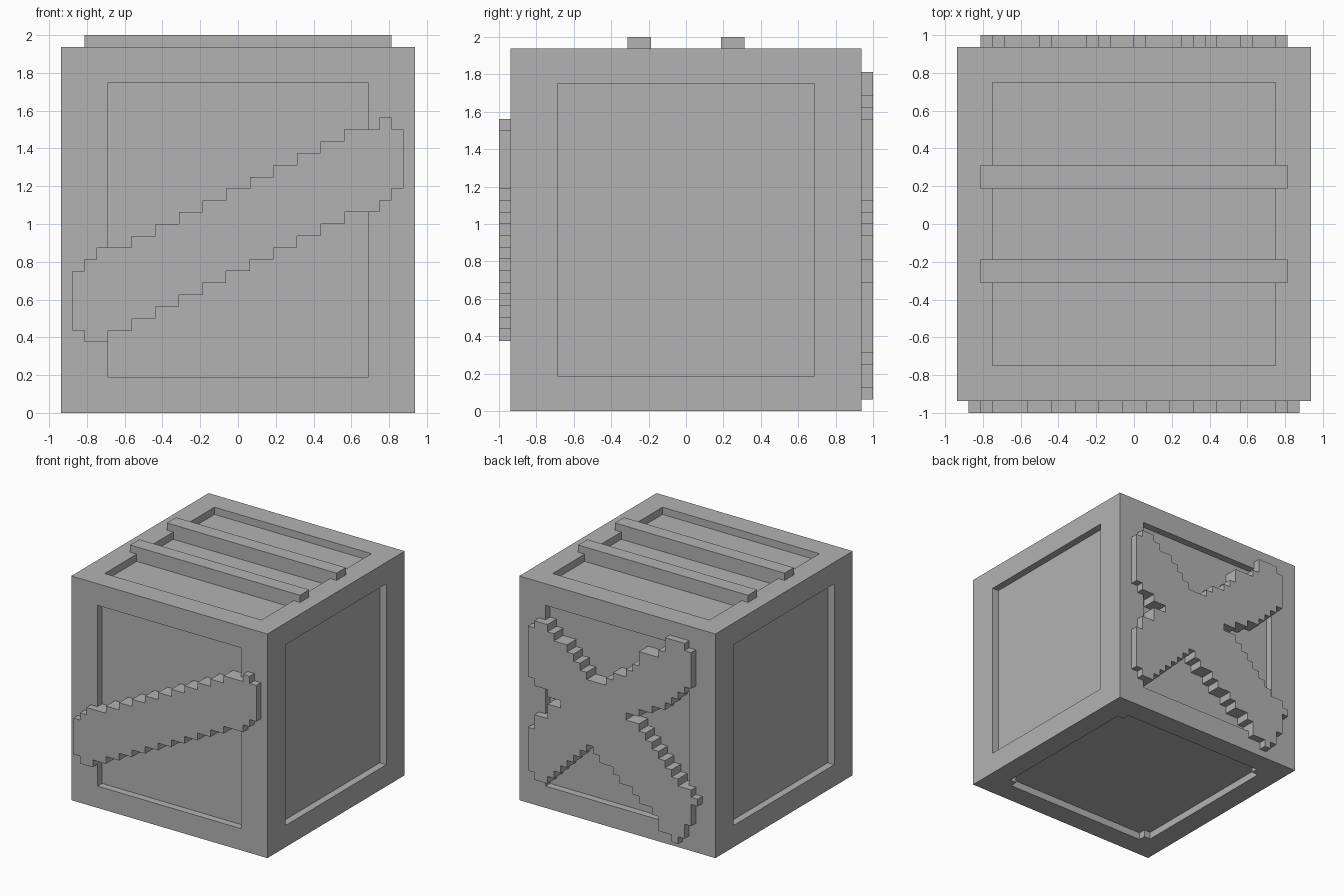
import bpy
import bmesh

U = 1 / 16  # one block unit

if "Cube" in bpy.data.objects:
    bpy.data.objects.remove(bpy.data.objects["Cube"], do_unlink=True)

grey = bpy.data.materials.new("plain grey")
grey.use_nodes = True
colour = (0.45, 0.45, 0.45, 1)
grey.diffuse_color = colour
grey.node_tree.nodes["Principled BSDF"].inputs["Base Color"].default_value = colour


def finish(bm, name):
    bmesh.ops.recalc_face_normals(bm, faces=bm.faces)
    mesh = bpy.data.meshes.new(name)
    bm.to_mesh(mesh)
    bm.free()
    mesh.materials.append(grey)
    obj = bpy.data.objects.new(name, mesh)
    bpy.context.collection.objects.link(obj)
    return obj


def box(name, low, high):
    """Box between two corners, in block units."""
    bm = bmesh.new()
    bmesh.ops.create_cube(bm, size=1)
    for v in bm.verts:
        v.co = [(a + (b - a) * (c + 0.5)) * U for a, b, c in zip(low, high, v.co)]
    return finish(bm, name)


def carve(target, low, high):
    cutter = box("recess_cutter", low, high)
    cutter.hide_render = True
    mod = target.modifiers.new("recess", "BOOLEAN")
    mod.operation = "DIFFERENCE"
    mod.solver = "EXACT"
    mod.object = cutter
    bpy.context.view_layer.objects.active = target
    bpy.ops.object.modifier_apply(modifier=mod.name)
    bpy.data.objects.remove(cutter, do_unlink=True)


def spread(steps, end):
    """Turn (start x, height) steps, running from +x to -x, into one height per column."""
    heights = {}
    stops = [x for x, _ in steps[1:]] + [end]
    for (start, z), stop in zip(steps, stops):
        for column in range(stop, start):
            heights[column] = z
    return heights


def plank_cells(bottom, top, end):
    low, high = spread(bottom, end), spread(top, end)
    return {(x, z) for x in low for z in range(low[x], high[x])}


def stepped_board(name, cells, y_out, y_in):
    """Blocky outline made of unit cells, joined and extruded inward."""
    bm = bmesh.new()
    for x, z in sorted(cells):
        corners = ((x, z), (x + 1, z), (x + 1, z + 1), (x, z + 1))
        bm.faces.new([bm.verts.new((a * U, y_out * U, b * U)) for a, b in corners])
    bmesh.ops.remove_doubles(bm, verts=bm.verts, dist=U / 10)
    bmesh.ops.dissolve_limit(bm, angle_limit=0.01, verts=bm.verts, edges=bm.edges)
    result = bmesh.ops.extrude_face_region(bm, geom=bm.faces[:], use_keep_orig=True)
    moved = [g for g in result["geom"] if isinstance(g, bmesh.types.BMVert)]
    bmesh.ops.translate(bm, verts=moved, vec=(0, (y_in - y_out) * U, 0))
    return finish(bm, name)


# Crate body with a shallow recess in every side
body = box("crate_body", (-15, -15, 0), (15, 15, 31))
for side in (-1, 1):
    near, far = sorted((side * 14, side * 17))
    carve(body, (-11, near, 3), (11, far, 28))
    carve(body, (near, -11, 3), (far, 11, 28))
carve(body, (-12, -12, 30), (12, 12, 33))
# The base recess keeps a small block in each corner
for wide, deep in ((12, 11), (11, 12)):
    carve(body, (-wide, -deep, -2), (wide, deep, 1))

# Lid slats
for name, y in (("front_lid_slat", -5), ("rear_lid_slat", 3)):
    box(name, (-13, y, 31), (13, y + 2, 32))
    box(name + "_base", (-12, y, 30), (12, y + 2, 31))

# Front diagonal plank: regular steps with clipped ends
cells = set()
for x in range(-9, 9):
    rise = (x + 9) // 2
    cells |= {(x, z) for z in range(8 + rise, 15 + rise)}
for x, low, high in ((-14, 7, 12), (-13, 6, 13), (-12, 6, 14), (-11, 7, 14), (-10, 7, 14),
                     (9, 17, 24), (10, 17, 24), (11, 17, 24), (12, 18, 25), (13, 19, 24)):
    cells |= {(x, z) for z in range(low, high)}
stepped_board("front_diagonal_plank", cells, -16, -14)

# Back crossed planks, joined into one board
rising = plank_cells(
    [(13, 5), (12, 4), (10, 5), (9, 6), (8, 7), (7, 8), (6, 9), (5, 10), (4, 12),
     (0, 15), (-2, 17), (-4, 18), (-6, 19), (-8, 20), (-9, 21), (-10, 22), (-11, 23)],
    [(13, 11), (12, 13), (10, 15), (8, 18), (4, 20), (1, 21), (0, 22), (-2, 23),
     (-3, 24), (-4, 26), (-7, 27), (-8, 29), (-11, 28)], -12)
falling = plank_cells(
    [(13, 18), (12, 17), (10, 16), (8, 15), (7, 14), (6, 13), (5, 12), (4, 11), (3, 10),
     (2, 9), (0, 8), (-1, 7), (-3, 6), (-4, 5), (-6, 4), (-7, 2), (-9, 1), (-10, 2),
     (-11, 4), (-12, 7)],
    [(13, 25), (12, 26), (10, 25), (9, 24), (7, 23), (6, 22), (5, 21), (4, 20), (1, 19),
     (-1, 18), (-2, 16), (-4, 15), (-5, 14), (-6, 13), (-7, 12), (-8, 11), (-9, 10),
     (-10, 9), (-12, 8)], -13)
stepped_board("back_crossed_planks", rising | falling, 16, 14)
